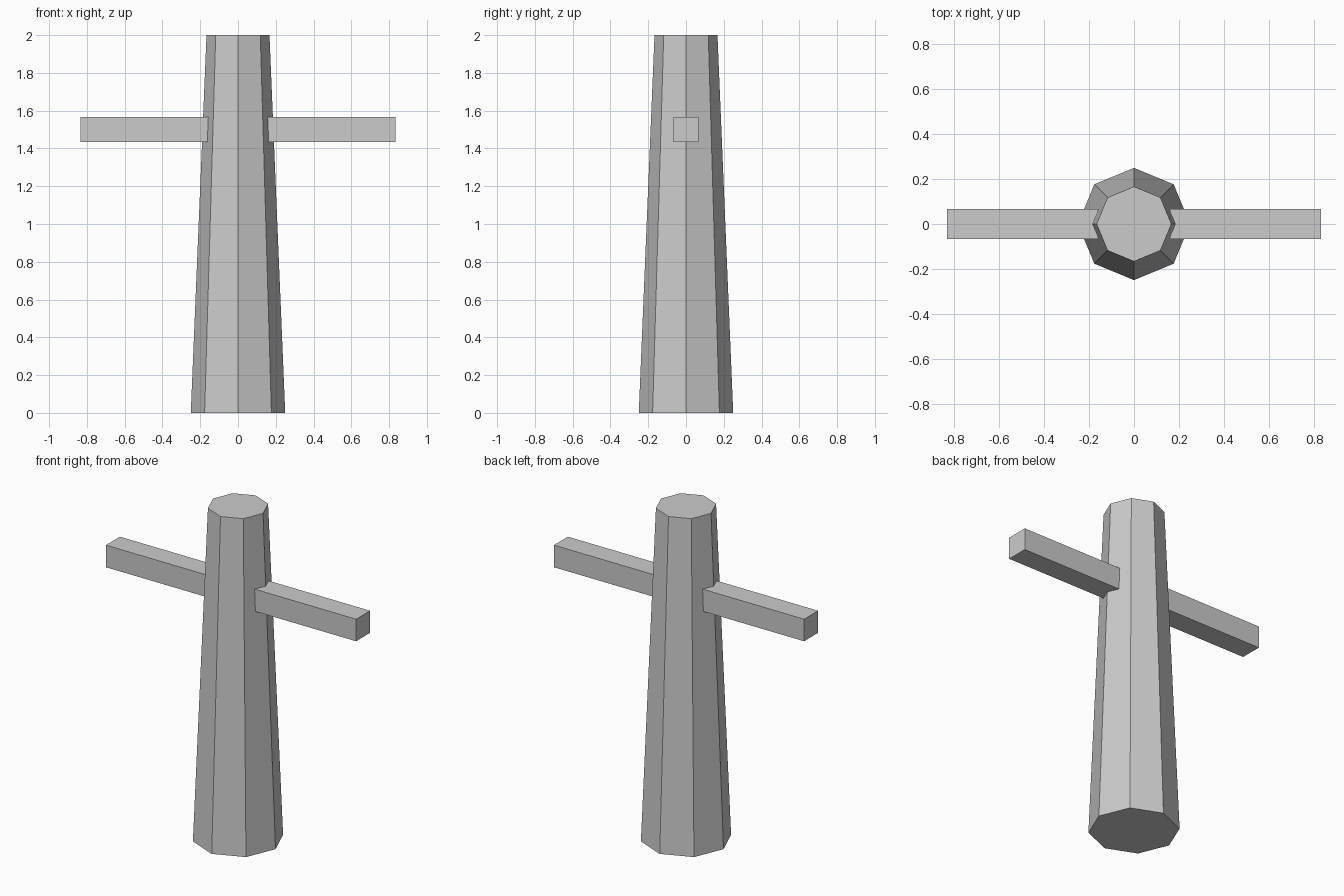
import bpy

if "Cube" in bpy.data.objects:
    bpy.data.objects.remove(bpy.data.objects["Cube"])

# Tapered eight-sided post, corners on the x and y axes
bpy.ops.mesh.primitive_cone_add(vertices=8, radius1=0.25, radius2=0.1667,
                                depth=2.0, location=(0, 0, 1.0))
bpy.context.object.name = "post"

# Square crossbar running through the post
bpy.ops.mesh.primitive_cube_add(size=1, location=(0, 0, 1.5))
bar = bpy.context.object
bar.name = "crossbar"
bar.scale = (1.667, 0.133, 0.133)
bpy.ops.object.transform_apply(location=False, rotation=False, scale=True)
